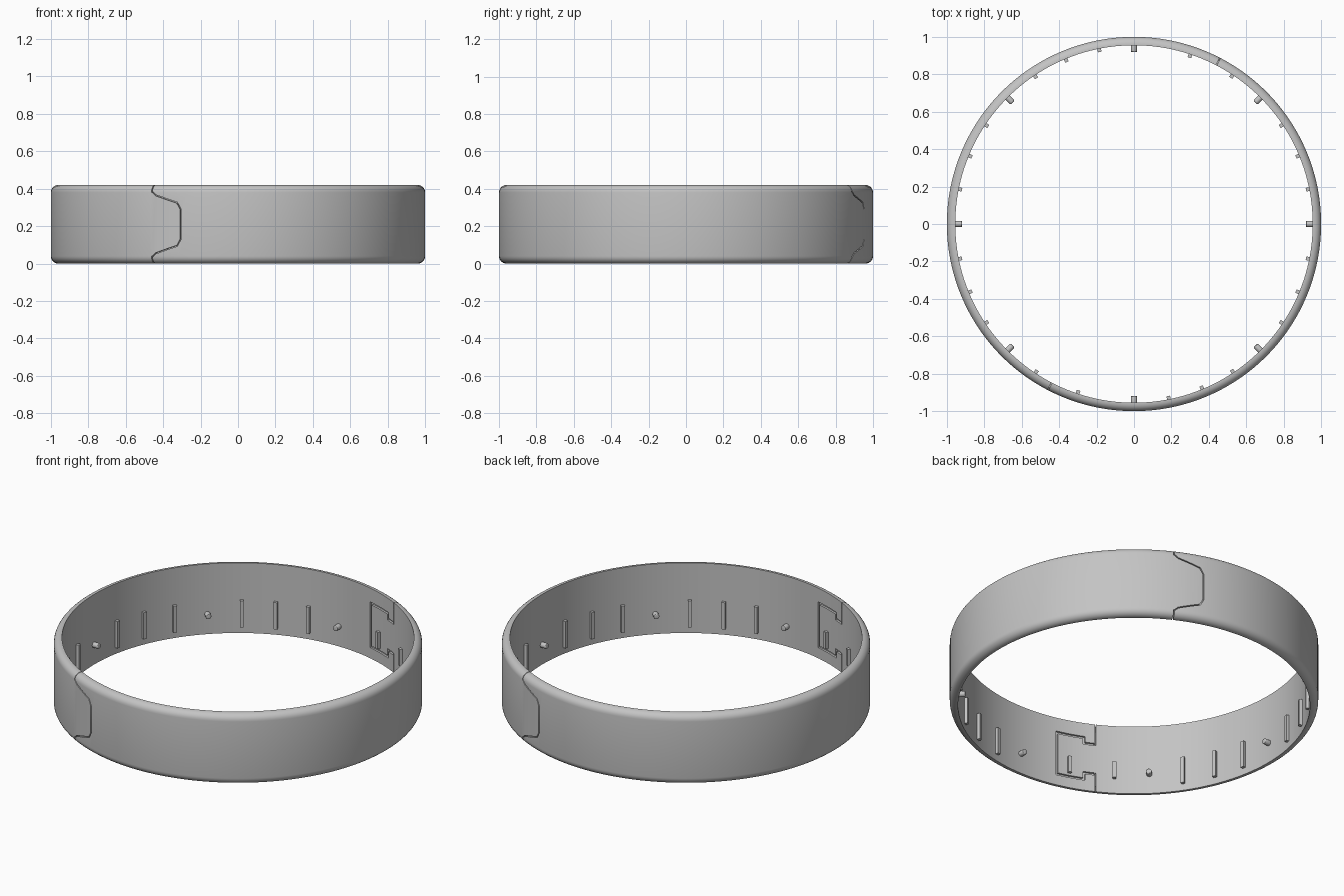
import bpy, bmesh
from math import radians, sin, cos, pi, ceil
from mathutils import Matrix, Vector

cube = bpy.data.objects.get("Cube")
if cube:
    bpy.data.objects.remove(cube, do_unlink=True)

HEIGHT, OUTER, INNER, CORNER = 0.42, 1.0, 0.955, 0.04

grey = bpy.data.materials.new("satin grey")
grey.use_nodes = True
color = (0.55, 0.55, 0.55, 1)
grey.diffuse_color = color
grey.node_tree.nodes["Principled BSDF"].inputs["Base Color"].default_value = color


def finish(bm, name):
    bmesh.ops.recalc_face_normals(bm, faces=bm.faces)
    mesh = bpy.data.meshes.new(name)
    bm.to_mesh(mesh)
    bm.free()
    mesh.materials.append(grey)
    obj = bpy.data.objects.new(name, mesh)
    bpy.context.collection.objects.link(obj)
    return obj


def activate(obj):
    bpy.ops.object.select_all(action='DESELECT')
    obj.select_set(True)
    bpy.context.view_layer.objects.active = obj


def apply_all(obj):
    activate(obj)
    for mod in list(obj.modifiers):
        bpy.ops.object.modifier_apply(modifier=mod.name)


def smooth(obj):
    activate(obj)
    bpy.ops.object.shade_smooth_by_angle(angle=radians(30))


def lathe(profile, name, steps=180):
    bm = bmesh.new()
    rings = []
    for i in range(steps):
        a = 2 * pi * i / steps
        rings.append([bm.verts.new((r * cos(a), r * sin(a), z)) for r, z in profile])
    n = len(profile)
    for i in range(steps):
        p, q = rings[i], rings[(i + 1) % steps]
        for j in range(n):
            k = (j + 1) % n
            bm.faces.new((p[j], q[j], q[k], p[k]))
    return finish(bm, name)


def groove_cutter(path, width, r0, r1, turn):
    """Strip following (degrees, z) points around the band, from radius r0 to r1."""
    raw = [Vector((radians(a + turn), z)) for a, z in path]
    pts = [raw[0]]
    for p, q in zip(raw, raw[1:]):
        n = max(1, ceil(abs(q.x - p.x) / radians(2)))
        pts += [p.lerp(q, (i + 1) / n) for i in range(n)]
    normals = []
    for p, q in zip(pts, pts[1:]):
        d = (q - p).normalized()
        normals.append(Vector((-d.y, d.x)))
    bm = bmesh.new()
    sections = []
    for i, p in enumerate(pts):
        a, b = normals[max(i - 1, 0)], normals[min(i, len(normals) - 1)]
        m = (a + b) / (1 + a.dot(b)) * width / 2
        corners = ((p + m, r0), (p + m, r1), (p - m, r1), (p - m, r0))
        sections.append([bm.verts.new((r * cos(c.x), r * sin(c.x), c.y)) for c, r in corners])
    for s, t in zip(sections, sections[1:]):
        for j in range(4):
            k = (j + 1) % 4
            bm.faces.new((s[j], t[j], t[k], s[k]))
    bm.faces.new(sections[0])
    bm.faces.new(sections[-1])
    obj = finish(bm, "groove_cutter")
    obj.hide_render = True
    return obj


# Band with rounded outer rims
quarter = [i * pi / 12 for i in range(7)]
profile = [(INNER, 0)]
profile += [(OUTER - CORNER + CORNER * sin(t), CORNER - CORNER * cos(t)) for t in quarter]
profile += [(OUTER - CORNER + CORNER * cos(t), HEIGHT - CORNER + CORNER * sin(t)) for t in quarter]
profile += [(INNER, HEIGHT)]
band = lathe(profile, "band")

# Two opposite joints: outer tongue seam, rim splits and inner clasp outline
SEAM = 62.6
half_tongue = [(SEAM, 0.385), (63.9, 0.365), (68.3, 0.34), (71, 0.325), (72.1, 0.29)]
tongue = half_tongue + [(a, HEIGHT - z) for a, z in reversed(half_tongue)]
clasp = [(63, 0.295), (66.5, 0.295), (66.5, 0.33), (76, 0.33),
         (76, 0.07), (66.5, 0.07), (66.5, 0.11), (63, 0.11)]
cutters = []
for turn in (0, 180):
    cutters += [
        groove_cutter(tongue, 0.006, 0.985, 1.03, turn),
        groove_cutter([(SEAM, 0.45), (SEAM, 0.38)], 0.005, 0.9, 1.05, turn),
        groove_cutter([(SEAM, 0.04), (SEAM, -0.03)], 0.005, 0.9, 1.05, turn),
        groove_cutter([(SEAM, 0.4), (SEAM, 0.29)], 0.0045, 0.93, 0.965, turn),
        groove_cutter([(SEAM, 0.115), (SEAM, 0.02)], 0.0045, 0.93, 0.965, turn),
        groove_cutter(clasp, 0.014, 0.93, 0.967, turn),
    ]
for c in cutters:
    mod = band.modifiers.new("groove", 'BOOLEAN')
    mod.operation = 'DIFFERENCE'
    mod.solver = 'EXACT'
    mod.object = c
apply_all(band)
for c in cutters:
    bpy.data.objects.remove(c, do_unlink=True)
smooth(band)


# Vertical ribs on the inside
def rib(angle, z0, z1):
    bm = bmesh.new()
    place = (Matrix.Rotation(radians(angle), 4, 'Z')
             @ Matrix.Translation((0.949, 0, (z0 + z1) / 2))
             @ Matrix.Diagonal((0.024, 0.02, z1 - z0, 1)))
    bmesh.ops.create_cube(bm, size=1, matrix=place)
    finish(bm, "inner_rib")


for turn in (0, 180):
    for step in (1, 2, 3, 9, 10, 11, 13, 14, 15):
        rib(step * 11.25 + turn, 0.04, 0.2)
    for angle in (56.5, 71.6):
        rib(angle + turn, 0.09, 0.19)

# Round locating pegs
for i in range(8):
    bm = bmesh.new()
    place = (Matrix.Rotation(i * pi / 4, 4, 'Z') @ Matrix.Translation((0.944, 0, 0.12))
             @ Matrix.Rotation(pi / 2, 4, 'Y'))
    bmesh.ops.create_cone(bm, cap_ends=True, segments=20, radius1=0.016, radius2=0.016,
                          depth=0.052, matrix=place)
    peg = finish(bm, "locating_peg")
    bevel = peg.modifiers.new("round tip", 'BEVEL')
    bevel.width = 0.005
    bevel.segments = 3
    apply_all(peg)
    smooth(peg)
